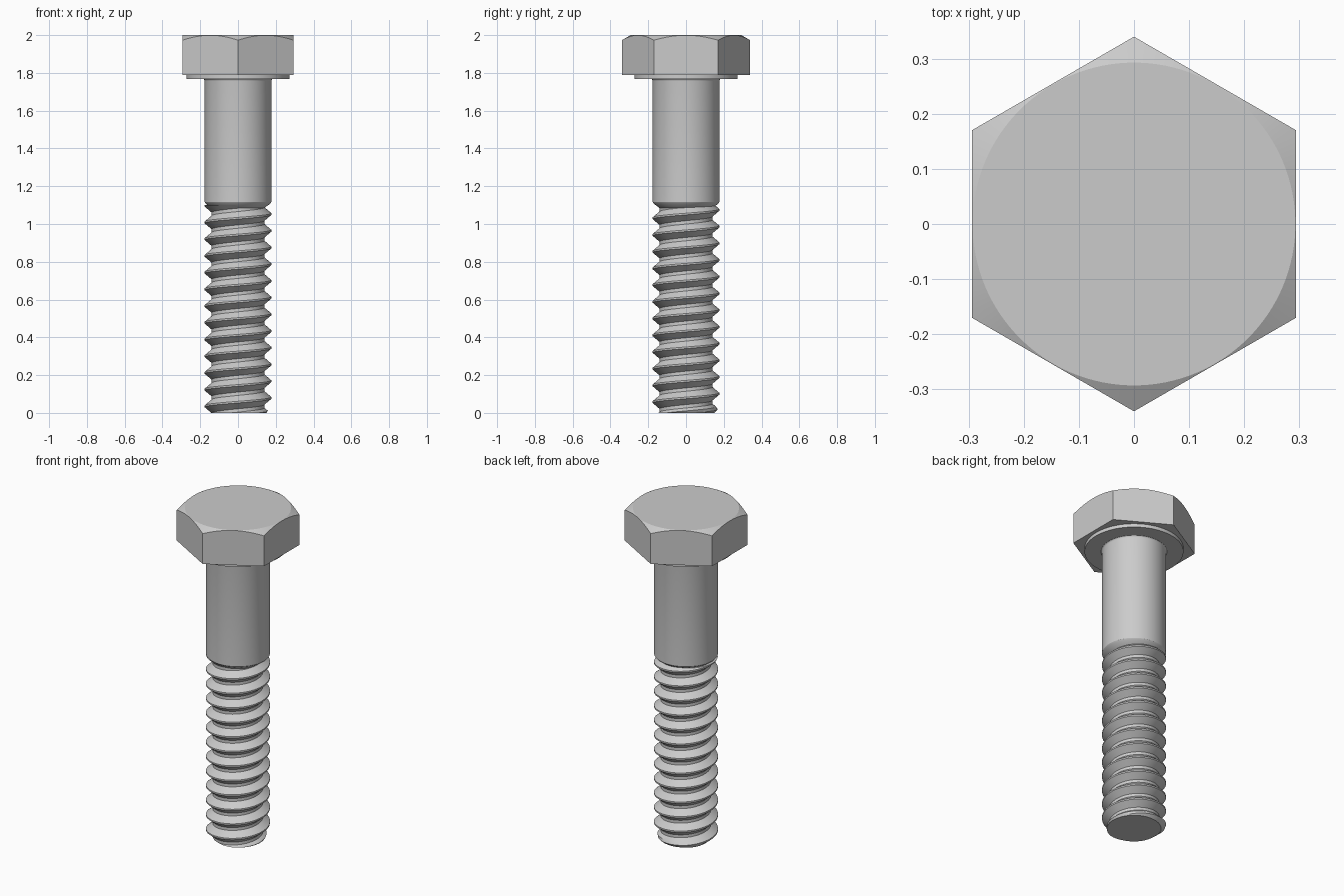
import bpy, bmesh
from math import pi, sin, cos, tan, radians, floor

if "Cube" in bpy.data.objects:
    bpy.data.objects.remove(bpy.data.objects["Cube"])

SEG = 96
R = 0.1765            # shank and thread crest radius
DEPTH = 0.037         # thread depth
PITCH = 0.0885
THREAD_TOP = 1.10


def finish(name, bm, angle=25):
    bmesh.ops.recalc_face_normals(bm, faces=bm.faces)
    me = bpy.data.meshes.new(name)
    bm.to_mesh(me)
    bm.free()
    ob = bpy.data.objects.new(name, me)
    bpy.context.collection.objects.link(ob)
    smooth(ob, angle)
    return ob


def smooth(ob, angle):
    bpy.ops.object.select_all(action='DESELECT')
    ob.select_set(True)
    bpy.context.view_layer.objects.active = ob
    bpy.ops.object.shade_smooth_by_angle(angle=radians(angle))


def lathe(name, profile, seg=SEG):
    """Revolve (radius, z) points about z and cap both ends."""
    bm = bmesh.new()
    rings = [[bm.verts.new((r * cos(2 * pi * i / seg), r * sin(2 * pi * i / seg), z))
              for i in range(seg)] for r, z in profile]
    for a, b in zip(rings, rings[1:]):
        for i in range(seg):
            j = (i + 1) % seg
            bm.faces.new((a[i], a[j], b[j], b[i]))
    bm.faces.new(rings[0])
    bm.faces.new(rings[-1])
    return finish(name, bm)


# Hexagonal head, its top corners trimmed by a 30 degree cone
bm = bmesh.new()
bmesh.ops.create_cone(bm, cap_ends=True, segments=6, radius1=0.34, radius2=0.34, depth=0.212)
bmesh.ops.translate(bm, verts=bm.verts, vec=(0, 0, 1.894))
head = finish("hex_head", bm)
drop = 0.1 * tan(radians(30))
cone = lathe("head_chamfer_cutter",
             [(0.393, 1.7), (0.393, 2 - drop), (0.293, 2.0)], 128)
cone.hide_render = True
mod = head.modifiers.new("chamfer", 'BOOLEAN')
mod.operation = 'INTERSECT'
mod.solver = 'EXACT'
mod.object = cone
bpy.context.view_layer.objects.active = head
bpy.ops.object.modifier_apply(modifier=mod.name)
bpy.data.objects.remove(cone)
smooth(head, 20)

# Washer face under the head
lathe("washer_face", [(0.273, 1.767), (0.273, 1.79)])

# Plain shank with a bevelled lower end and a fillet under the head
fillet = [(R + 0.012 * (1 - cos(t * pi / 8)), 1.757 + 0.012 * sin(t * pi / 8)) for t in range(5)]
lathe("shank", [(R - DEPTH, 1.085), (R - 0.005, 1.108), (R, 1.116)] + fillet)

# Right-hand thread: a tooth profile swept along a helix, trimmed at both ends
TOOTH = [(0.0, 0.0), (0.10, 0.0), (0.275, 0.5), (0.45, 1.0), (0.65, 1.0), (0.825, 0.5), (1.0, 0.0)]
CREST_Z = 0.035 - PITCH / 2      # crest height at angle 0


def thread_radius(z, ang):
    u = (z - CREST_Z) / PITCH - ang / (2 * pi) + 0.05
    u -= floor(u)
    for (a, da), (b, db) in zip(TOOTH, TOOTH[1:]):
        if u <= b:
            d = da + (db - da) * (u - a) / (b - a)
            break
    return min(R - DEPTH * d, 0.15 + z)


bm = bmesh.new()
levels = [k + t[0] - 0.05 for k in range(-2, 15) for t in TOOTH[:-1]]
columns = []
for i in range(SEG + 1):
    ang = 2 * pi * i / SEG
    col = []
    for lv in levels:
        z = CREST_Z + PITCH * (lv + ang / (2 * pi))
        z = min(max(z, 0.0), THREAD_TOP)
        r = thread_radius(z, ang)
        col.append(bm.verts.new((r * cos(ang), r * sin(ang), z)))
    columns.append(col)
for a, b in zip(columns, columns[1:]):
    for j in range(len(levels) - 1):
        bm.faces.new((a[j], b[j], b[j + 1], a[j + 1]))
bmesh.ops.remove_doubles(bm, verts=bm.verts, dist=0.0002)
bmesh.ops.dissolve_degenerate(bm, edges=bm.edges, dist=0.0001)
loose = [e for e in bm.edges if not e.link_faces]
bmesh.ops.delete(bm, geom=loose, context='EDGES')
bmesh.ops.holes_fill(bm, edges=[e for e in bm.edges if e.is_boundary], sides=0)
finish("threaded_end", bm, 30)
